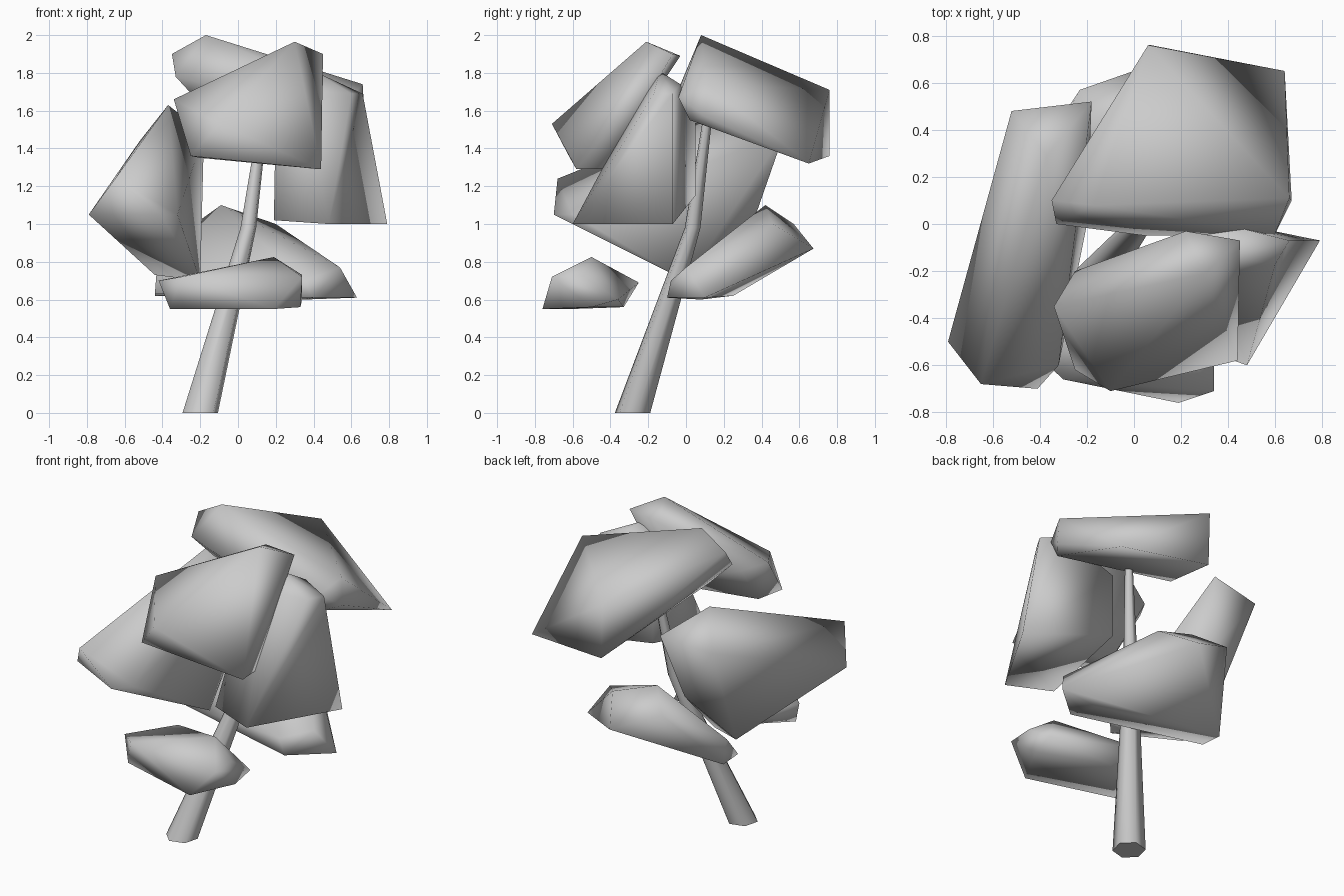
import bpy, bmesh, math

if "Cube" in bpy.data.objects:
    bpy.data.objects.remove(bpy.data.objects["Cube"])


def finish(name, bm, angle):
    bmesh.ops.recalc_face_normals(bm, faces=bm.faces)
    me = bpy.data.meshes.new(name)
    bm.to_mesh(me)
    bm.free()
    ob = bpy.data.objects.new(name, me)
    bpy.context.collection.objects.link(ob)
    bpy.ops.object.select_all(action='DESELECT')
    ob.select_set(True)
    bpy.context.view_layer.objects.active = ob
    bpy.ops.object.shade_smooth_by_angle(angle=math.radians(angle))
    return ob


def clump(name, *corners):
    """Chunky foliage mass: convex hull around a few corners."""
    bm = bmesh.new()
    for c in corners:
        bm.verts.new(c)
    res = bmesh.ops.convex_hull(bm, input=bm.verts[:])
    junk = [g for g in set(res['geom_interior'] + res['geom_unused'])
            if isinstance(g, bmesh.types.BMVert)]
    bmesh.ops.delete(bm, geom=junk, context='VERTS')
    return finish(name, bm, 130)


def tube(name, path, sides=6, turn=math.radians(15)):
    """Tapered trunk from horizontal rings (x, y, z, radius)."""
    bm = bmesh.new()
    rings = []
    for x, y, z, r in path:
        rings.append([bm.verts.new((x + r * math.cos(turn + math.tau * i / sides),
                                    y + r * math.sin(turn + math.tau * i / sides), z))
                      for i in range(sides)])
    for a, b in zip(rings, rings[1:]):
        for i in range(sides):
            j = (i + 1) % sides
            bm.faces.new((a[i], a[j], b[j], b[i]))
    bm.faces.new(rings[0])
    bm.faces.new(rings[-1])
    return finish(name, bm, 65)


# Leaning, bent trunk
tube("trunk", [(-.2, -.283, 0, .097), (.055, .035, .98, .043), (.145, .125, 1.64, .022)])

# Top canopy at the back
clump("foliage_top",
      (.06, .76, 1.71), (.07, .76, 1.36), (.64, .65, 1.32), (.66, .11, 1.74),
      (.67, .1, 1.57), (-.17, .08, 2), (-.35, .1, 1.9), (-.33, 0, 1.78),
      (.6, -.04, 1.67), (.05, -.05, 1.69), (.6, .02, 1.55), (-.22, .07, 1.66))

# Upper front canopy
clump("foliage_front_upper",
      (.3, -.21, 1.965), (.45, -.07, 1.9), (.22, -.03, 1.89), (.44, -.58, 1.29),
      (.43, -.43, 1.29), (-.25, -.62, 1.36), (-.2, -.45, 1.35),
      (-.34, -.35, 1.66), (-.1, -.71, 1.53), (-.25, -.2, 1.64))

# Right canopy
clump("foliage_right",
      (.4, -.14, 1.81), (.35, -.22, 1.71), (.5, -.03, 1.74), (.66, -.07, 1.69),
      (.6, -.17, 1.69), (.79, -.07, 1), (.48, -.6, 1), (.19, -.5, 1.02),
      (.2, .05, 1.15), (.2, .05, 1.55), (.2, -.2, 1.6))

# Long left canopy
clump("foliage_left",
      (-.79, -.5, 1.05), (-.65, -.68, 1.24), (-.41, -.7, 1.05), (-.37, .29, 1.63),
      (-.52, .48, 1.44), (-.18, .52, 1.48), (-.44, .12, .73), (-.2, 0, .7),
      (-.25, .37, 1.05), (-.32, -.6, 1.05))

# Lower back canopy
clump("foliage_back_lower",
      (-.09, .42, 1.1), (.2, .46, 1), (-.23, .57, 1), (.07, .675, .87),
      (.54, 0, .77), (.63, .1, .61), (.4, -.1, .61), (.35, -.08, .7),
      (-.44, .25, .62), (-.44, .1, .63), (-.43, .2, .76), (.35, .08, .6))

# Small lower front canopy
clump("foliage_front_lower",
      (-.42, -.55, .7), (-.25, -.25, .69), (-.1, -.33, .56), (.19, -.5, .825),
      (.34, -.71, .72), (.34, -.36, .6), (.33, -.5, .56), (.19, -.76, .55),
      (-.36, -.6, .55), (-.3, -.66, .72), (.34, -.55, .73))
